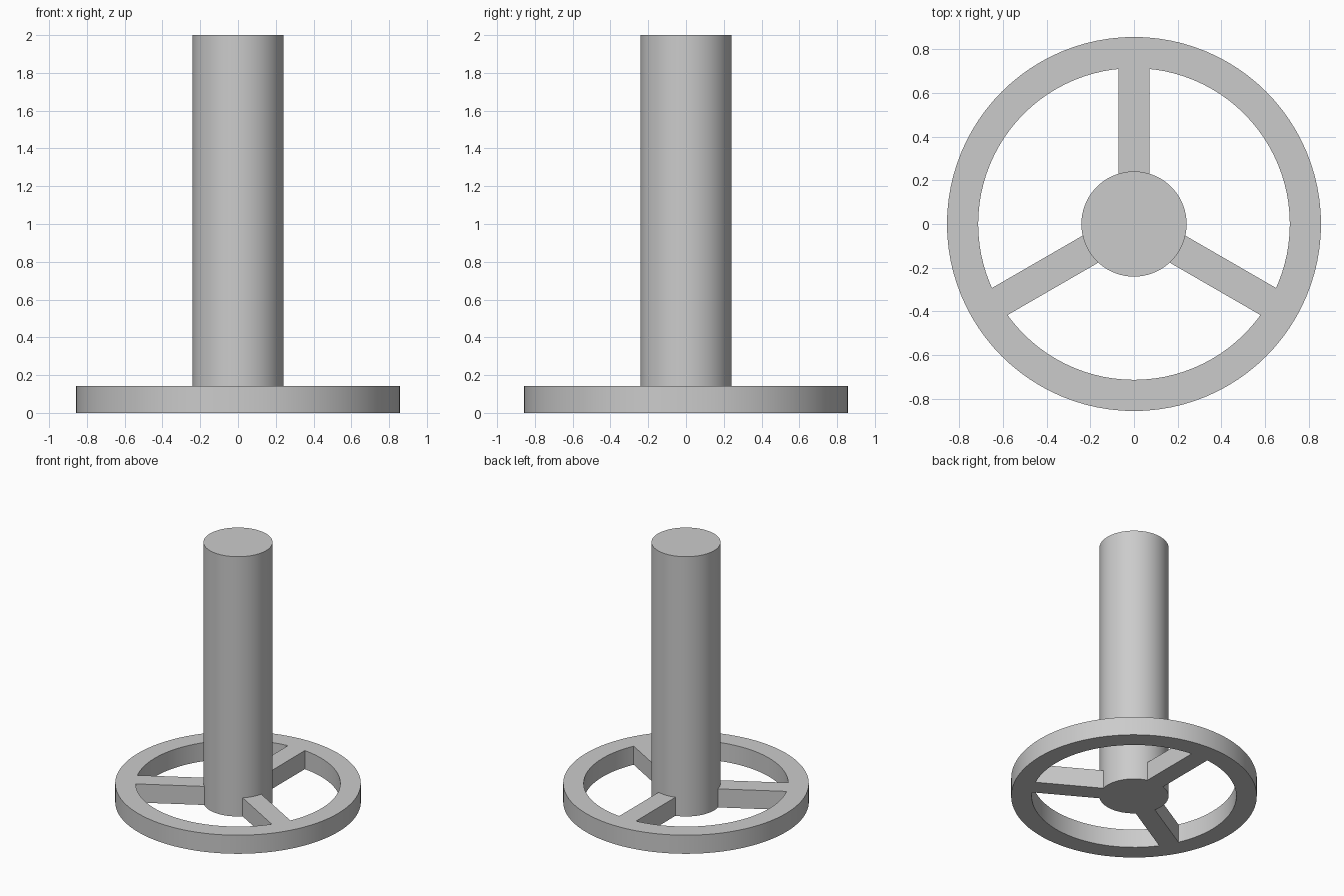
import bpy
import bmesh
from math import cos, sin, pi, radians
from mathutils import Matrix

old = bpy.data.objects.get("Cube")
if old:
    bpy.data.objects.remove(old, do_unlink=True)

HEIGHT = 2.0
BASE_H = 0.143
RIM_OUT, RIM_IN = 0.857, 0.714
HUB_R = 0.241
SPOKE_W = 0.143
SIDES = 96

grey = bpy.data.materials.new("plain grey")
grey.use_nodes = True
grey.diffuse_color = (0.6, 0.6, 0.6, 1)
grey.node_tree.nodes["Principled BSDF"].inputs["Base Color"].default_value = (0.6, 0.6, 0.6, 1)


def add_object(name, bm):
    bmesh.ops.recalc_face_normals(bm, faces=bm.faces)
    mesh = bpy.data.meshes.new(name)
    bm.to_mesh(mesh)
    bm.free()
    mesh.materials.append(grey)
    obj = bpy.data.objects.new(name, mesh)
    bpy.context.collection.objects.link(obj)
    bpy.ops.object.select_all(action='DESELECT')
    obj.select_set(True)
    bpy.context.view_layer.objects.active = obj
    bpy.ops.object.shade_smooth_by_angle(angle=radians(30))
    return obj


# Central column, running down through the base
bm = bmesh.new()
bmesh.ops.create_cone(bm, cap_ends=True, segments=SIDES, radius1=HUB_R, radius2=HUB_R,
                      depth=HEIGHT, matrix=Matrix.Translation((0, 0, HEIGHT / 2)))
add_object("column", bm)

# Rim: a rectangular section swept round the axis
bm = bmesh.new()
section = [(RIM_IN, 0), (RIM_OUT, 0), (RIM_OUT, BASE_H), (RIM_IN, BASE_H)]
loops = []
for i in range(SIDES):
    a = 2 * pi * i / SIDES
    loops.append([bm.verts.new((r * cos(a), r * sin(a), z)) for r, z in section])
for i in range(SIDES):
    p, q = loops[i - 1], loops[i]
    for j in range(4):
        bm.faces.new((p[j - 1], p[j], q[j], q[j - 1]))
add_object("base_rim", bm)

# Three spokes, just reaching into the column and the rim
start, end = HUB_R - 0.013, RIM_IN
for name, angle in (("back", 90), ("right", 210), ("left", 330)):
    bm = bmesh.new()
    place = (Matrix.Rotation(radians(angle), 4, 'Z')
             @ Matrix.Translation(((start + end) / 2, 0, BASE_H / 2))
             @ Matrix.Diagonal((end - start, SPOKE_W, BASE_H, 1)))
    bmesh.ops.create_cube(bm, size=1, matrix=place)
    add_object(name + "_spoke", bm)
